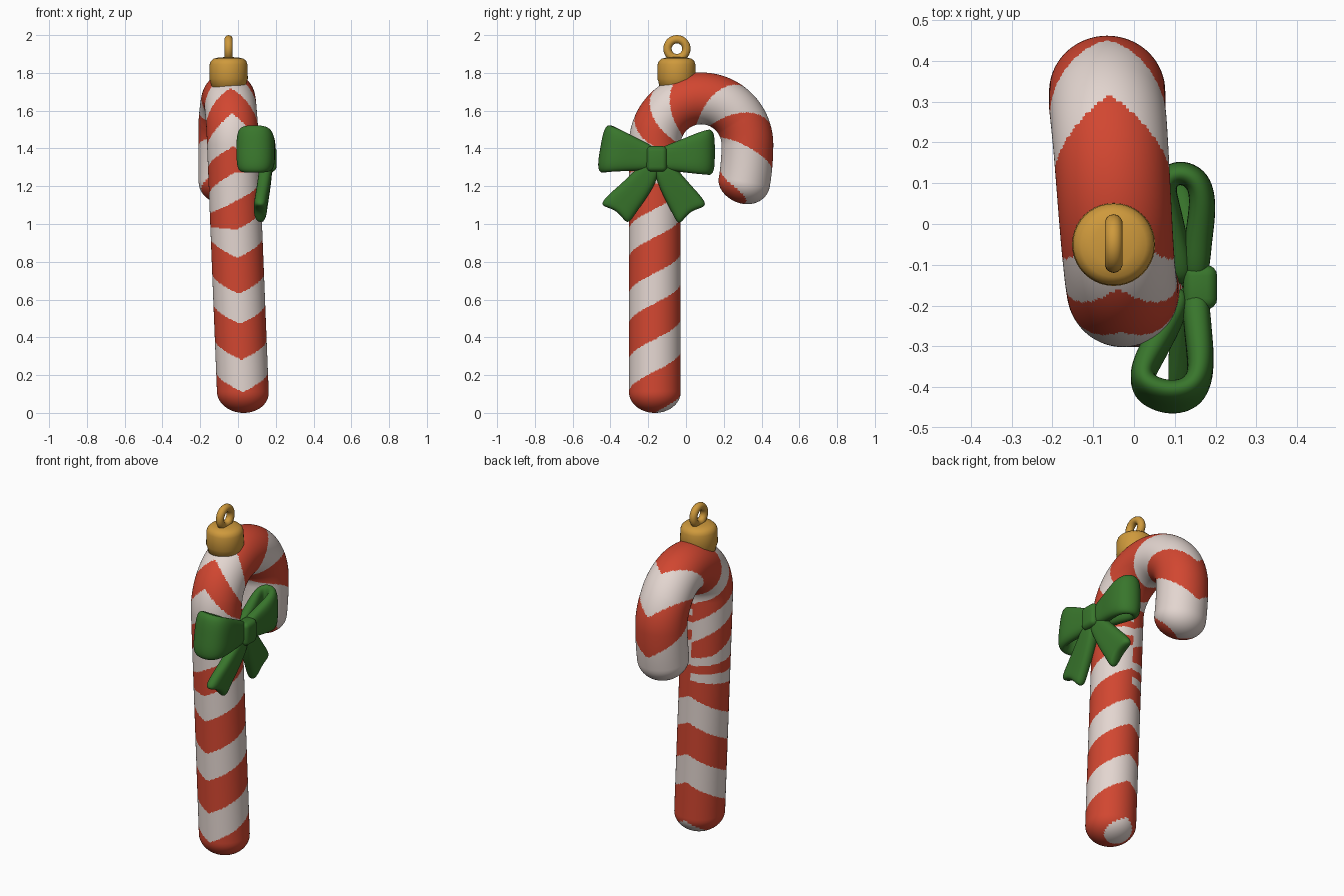
import bpy, bmesh, math
from mathutils import Vector

if "Cube" in bpy.data.objects:
    bpy.data.objects.remove(bpy.data.objects["Cube"])


def material(name, rgb):
    m = bpy.data.materials.new(name)
    m.diffuse_color = (*rgb, 1)
    m.use_nodes = True
    m.node_tree.nodes["Principled BSDF"].inputs["Base Color"].default_value = m.diffuse_color
    return m


RED = material("candy red", (0.64, 0.062, 0.03))
WHITE = material("candy white", (0.77, 0.67, 0.63))
GREEN = material("ribbon green", (0.04, 0.18, 0.025))
GOLD = material("cap gold", (0.62, 0.32, 0.045))


def make_object(name, bm, mats):
    bmesh.ops.recalc_face_normals(bm, faces=bm.faces)
    for f in bm.faces:
        f.smooth = True
    me = bpy.data.meshes.new(name)
    bm.to_mesh(me)
    bm.free()
    for m in mats:
        me.materials.append(m)
    ob = bpy.data.objects.new(name, me)
    bpy.context.collection.objects.link(ob)
    return ob


# Cane: a round tube along a straight shaft, a half-circle arch and a short end
R, BEND, STRAIGHT = 0.137, 0.245, 1.42
ARC_END = STRAIGHT + math.pi * BEND
LENGTH = ARC_END + 0.31
END = 0.11


def centre(s):
    """Point on the cane's centre line and its outward direction."""
    x = 0.03 - 0.04 * min(s, 1.5) - 0.065 * min(max(s - 1.5, 0), 0.55)
    if s < STRAIGHT:
        return Vector((x, -0.165, s)), Vector((0, -1, 0))
    if s < ARC_END:
        t = (s - STRAIGHT) / BEND
        out = Vector((0, -math.cos(t), math.sin(t)))
        return Vector((x, 0.08, STRAIGHT)) + BEND * out, out
    d = s - ARC_END
    t = d / 1.2
    return Vector((x, 0.325 - d * d / 2.4, STRAIGHT - d)), Vector((0, math.cos(t), -math.sin(t)))


# Lengths along the outer side where a red stripe starts and ends
STRIPES = [(-0.12, 0.11), (0.28, 0.47), (0.63, 0.82), (0.97, 1.12), (1.27, 1.41),
           (1.53, 1.64), (1.75, 1.97), (2.13, 2.32), (2.57, 2.95)]


def is_red(s, turn):
    """turn runs 0..2 around the tube from the outer side, through +x first."""
    a = min(turn, 2 - turn)
    start = 1.2 if turn < 1 else 0.9
    k = min(max((s - start) / 0.2, 0), 1)
    u = s - (0.22 * (1 - k) - 0.24 * k) * a
    return any(lo < u < hi for lo, hi in STRIPES)


N = 112
caps = [END * (1 - math.cos(i / 14 * math.pi / 2)) for i in range(1, 14)]
mid = [END + (LENGTH - 2 * END) * i / 400 for i in range(401)]
stations = caps + mid + [LENGTH - d for d in reversed(caps)]
bm = bmesh.new()
rings = []
for s in stations:
    c, out = centre(s)
    d = min(s, LENGTH - s, END)
    r = R * math.sqrt(max(0, 1 - (1 - d / END) ** 2))
    wide = Vector((1 + 0.04 * min(max((s - 1.6) / 0.4, 0), 1), 0, 0))
    rings.append([bm.verts.new(c + r * (math.cos(a) * out + math.sin(a) * wide))
                  for a in (2 * math.pi * j / N for j in range(N))])
for i in range(len(rings) - 1):
    s = (stations[i] + stations[i + 1]) / 2
    for j in range(N):
        k = (j + 1) % N
        f = bm.faces.new((rings[i][j], rings[i][k], rings[i + 1][k], rings[i + 1][j]))
        f.material_index = 0 if is_red(s, (j + 0.5) / N * 2) else 1
for ring, s in ((rings[0], 0), (rings[-1], LENGTH)):
    tip = bm.verts.new(centre(s)[0])
    for j in range(N):
        f = bm.faces.new((ring[j], ring[(j + 1) % N], tip))
        f.material_index = 0 if is_red(s, (j + 0.5) / N * 2) else 1
make_object("cane", bm, [RED, WHITE])


# Gold cap: lathed profile
bm = bmesh.new()
profile = [(0, 1.70), (0.085, 1.70), (0.097, 1.757), (0.102, 1.768), (0.1, 1.845),
           (0.094, 1.862), (0.08, 1.875), (0.05, 1.882), (0, 1.884)]
vs = [bm.verts.new((-0.05 + r, -0.05, z)) for r, z in profile]
es = [bm.edges.new(p) for p in zip(vs, vs[1:])]
bmesh.ops.spin(bm, geom=vs + es, cent=(-0.05, -0.05, 0), axis=(0, 0, 1),
               angle=2 * math.pi, steps=40)
bmesh.ops.remove_doubles(bm, verts=bm.verts, dist=0.0005)
make_object("cap", bm, [GOLD])

# Hanging ring
bpy.ops.mesh.primitive_torus_add(location=(-0.05, -0.048, 1.928), rotation=(0, math.pi / 2, 0),
                                 major_radius=0.05, minor_radius=0.022,
                                 major_segments=36, minor_segments=14)
ring = bpy.context.object
ring.name = "hanging_ring"
ring.data.materials.append(GOLD)
bpy.ops.object.shade_smooth()


# Bow pieces: a strip of three columns, thickened and smoothed
def ribbon(name, rows, thickness, notch=None):
    bm = bmesh.new()
    grid = [[bm.verts.new(Vector(c) + k * Vector(w)) for k in (-1, 0, 1)] for c, w in rows]
    if notch:
        grid[-1][1].co = notch
    for p, q in zip(grid, grid[1:]):
        for j in (0, 1):
            bm.faces.new((p[j], p[j + 1], q[j + 1], q[j]))
    ob = make_object(name, bm, [GREEN])
    sol = ob.modifiers.new("thickness", 'SOLIDIFY')
    sol.thickness = thickness
    sol.offset = 0
    sub = ob.modifiers.new("smooth", 'SUBSURF')
    sub.levels = sub.render_levels = 3


def loop(name, pts, tilt):
    ribbon(name, [((x, y, z), (0, tilt * h, h)) for x, y, z, h in pts], 0.068)


loop("bow_loop_front", [
    (0.15, -0.16, 1.345, 0.06), (0.155, -0.25, 1.362, 0.084), (0.168, -0.36, 1.388, 0.114),
    (0.147, -0.415, 1.396, 0.128), (0.088, -0.43, 1.398, 0.132), (0.022, -0.405, 1.396, 0.128),
    (0.018, -0.36, 1.388, 0.114), (0.07, -0.27, 1.362, 0.084), (0.12, -0.16, 1.345, 0.06)], 0.17)
loop("bow_loop_back", [
    (0.15, -0.15, 1.345, 0.06), (0.155, -0.05, 1.357, 0.082), (0.171, 0.045, 1.372, 0.11),
    (0.16, 0.11, 1.38, 0.124), (0.11, 0.132, 1.38, 0.126), (0.07, 0.105, 1.378, 0.12),
    (0.08, 0.04, 1.37, 0.105), (0.1, -0.05, 1.357, 0.08), (0.12, -0.15, 1.345, 0.06)], 0)

# Forked tails
ribbon("bow_tail_front", [
    ((0.15, -0.165, 1.33), (0, -0.035, 0.022)), ((0.143, -0.215, 1.25), (0, -0.058, 0.034)),
    ((0.132, -0.28, 1.17), (0, -0.07, 0.04)), ((0.12, -0.345, 1.10), (0, -0.078, 0.05)),
    ((0.115, -0.39, 1.035), (0, -0.078, 0.056))], 0.07, (0.115, -0.362, 1.08))
ribbon("bow_tail_back", [
    ((0.15, -0.145, 1.33), (0, 0.035, 0.022)), ((0.143, -0.095, 1.25), (0, 0.058, 0.034)),
    ((0.132, -0.045, 1.17), (0, 0.07, 0.04)), ((0.12, 0.005, 1.10), (0, 0.078, 0.05)),
    ((0.115, 0.045, 1.03), (0, 0.08, 0.056))], 0.07, (0.115, 0.015, 1.075))

# Knot: rounded block
bm = bmesh.new()
bmesh.ops.create_cube(bm, size=1)
for v in bm.verts:
    v.co = Vector((0.163 + 0.082 * v.co.x, -0.155 + 0.108 * v.co.y, 1.345 + 0.135 * v.co.z))
bmesh.ops.bevel(bm, geom=bm.edges[:], offset=0.026, segments=4, profile=0.5, affect='EDGES')
make_object("bow_knot", bm, [GREEN])
